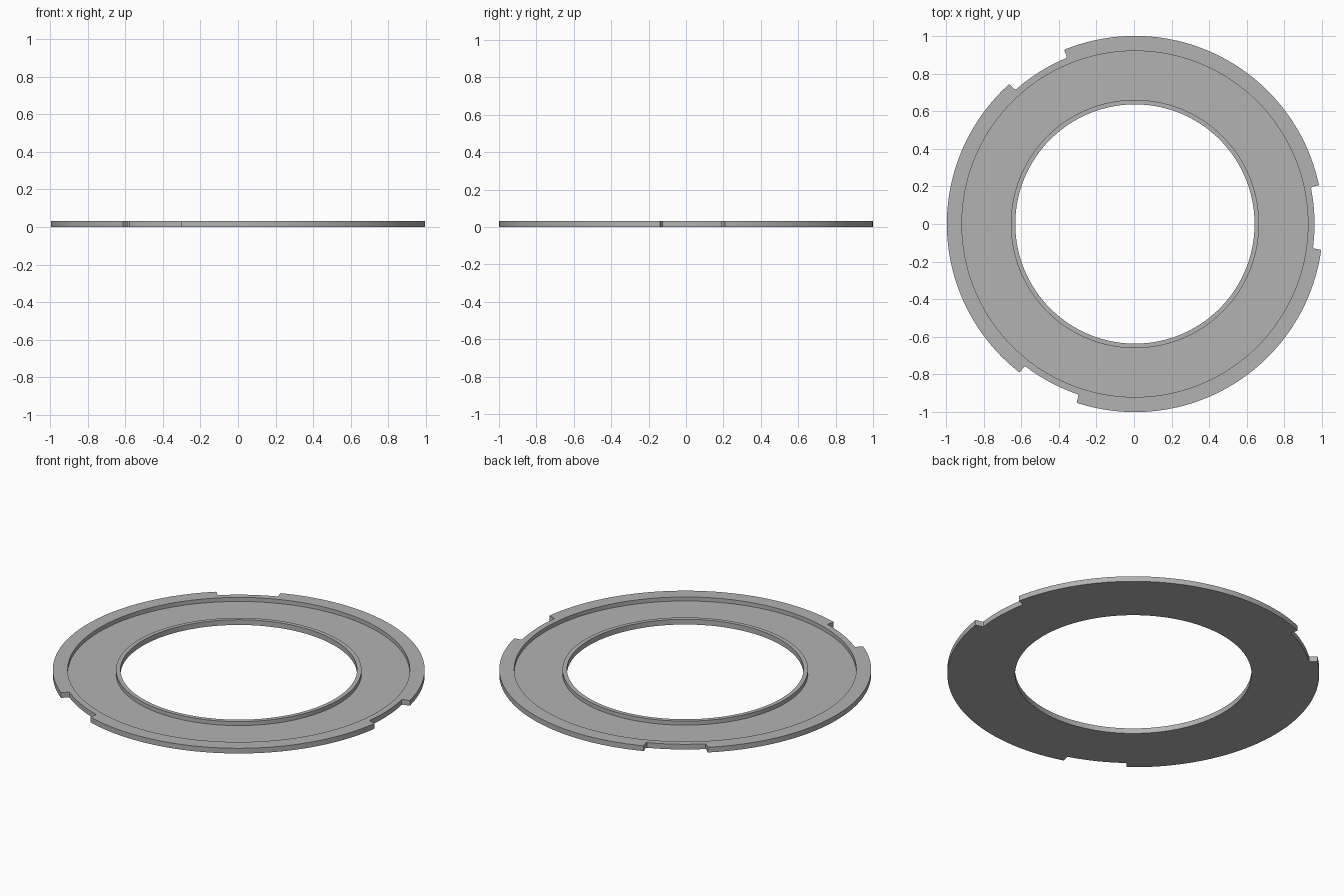
import bpy, bmesh
from math import radians, cos, sin

cube = bpy.data.objects.get("Cube")
if cube:
    bpy.data.objects.remove(cube, do_unlink=True)

HEIGHT, FLOOR = 0.031, 0.007
HOLE, LIP, RIM, NOTCH = 0.636, 0.66, 0.92, 0.955
CENTRE_X = 0.005

# Grey material
grey = bpy.data.materials.new("grey metal")
grey.use_nodes = True
colour = (0.45, 0.45, 0.45, 1)
grey.diffuse_color = colour
grey.node_tree.nodes["Principled BSDF"].inputs["Base Color"].default_value = colour

# Outline of one third of the ring: a notch with near-radial sides, then the full rim
edge = [(0, 1.0), (0.12, 0.993), (0.2, 0.962), (0.5, NOTCH)]
third = [(-8 + a, r) for a, r in edge]
third += [(a, NOTCH) for a in range(-7, 12)]
third += [(12 - a, r) for a, r in reversed(edge)]
third += [(a, 1.0) for a in range(13, 112)]
outline = [(a + turn, r) for turn in (0, 120, 240) for a, r in third]

# Sweep the cross-section round the outline: inner lip, sunken floor, outer rim
bm = bmesh.new()
columns = []
for angle, outer in outline:
    section = [(HOLE, 0), (HOLE, HEIGHT), (LIP, HEIGHT), (LIP, FLOOR),
               (RIM, FLOOR), (RIM, HEIGHT), (outer, HEIGHT), (outer, 0)]
    t = radians(angle)
    columns.append([bm.verts.new((r * cos(t) + CENTRE_X, r * sin(t), z)) for r, z in section])
for i, here in enumerate(columns):
    there = columns[(i + 1) % len(columns)]
    for j in range(len(here)):
        k = (j + 1) % len(here)
        bm.faces.new((here[j], here[k], there[k], there[j]))
bmesh.ops.recalc_face_normals(bm, faces=bm.faces)

mesh = bpy.data.meshes.new("notched_ring")
bm.to_mesh(mesh)
bm.free()
mesh.materials.append(grey)
ring = bpy.data.objects.new("notched_ring", mesh)
bpy.context.collection.objects.link(ring)

# Smooth the round walls and keep the corners sharp
bpy.context.view_layer.objects.active = ring
ring.select_set(True)
bpy.ops.object.shade_smooth_by_angle(angle=radians(25))
